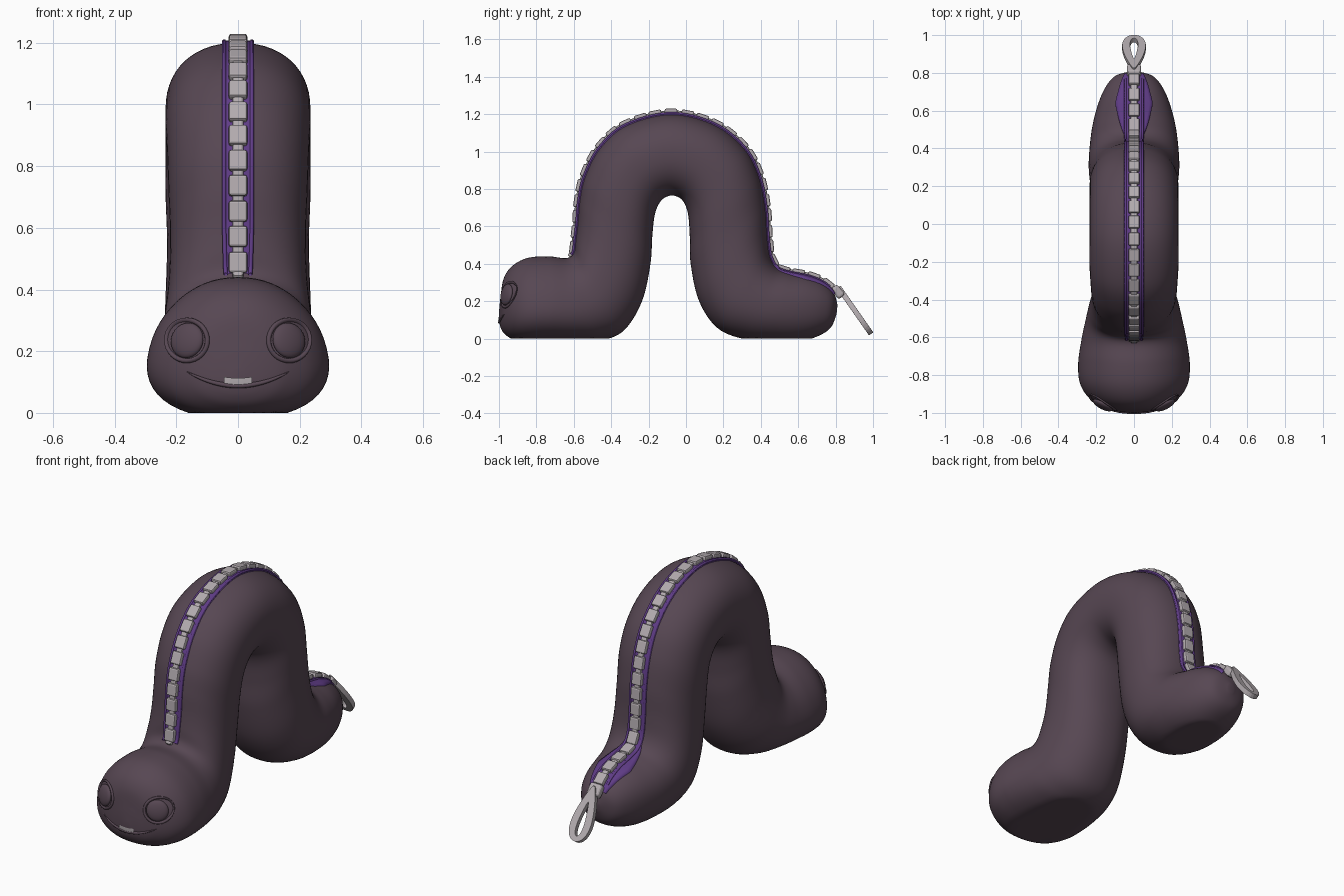
import bpy, bmesh, math
from mathutils import Vector, Matrix
from mathutils.bvhtree import BVHTree

if "Cube" in bpy.data.objects:
    bpy.data.objects.remove(bpy.data.objects["Cube"])


def material(name, rgb):
    m = bpy.data.materials.new(name)
    m.diffuse_color = (*rgb, 1)
    m.use_nodes = True
    m.node_tree.nodes["Principled BSDF"].inputs["Base Color"].default_value = m.diffuse_color
    return m


SKIN = material("dusky plum skin", (0.095, 0.063, 0.086))
TAPE = material("purple tape", (0.115, 0.045, 0.24))
METAL = material("pale grey metal", (0.45, 0.41, 0.43))


def add_object(name, bm, mat, smooth=True):
    bmesh.ops.recalc_face_normals(bm, faces=bm.faces)
    me = bpy.data.meshes.new(name)
    bm.to_mesh(me)
    bm.free()
    me.materials.append(mat)
    for p in me.polygons:
        p.use_smooth = smooth
    ob = bpy.data.objects.new(name, me)
    bpy.context.collection.objects.link(ob)
    return ob


def skin_rows(bm, rows, closed):
    vs = [[bm.verts.new(p) for p in r] for r in rows]
    n = len(vs[0])
    for a, b in zip(vs, vs[1:]):
        for i in range(n if closed else n - 1):
            j = (i + 1) % n
            bm.faces.new((a[i], a[j], b[j], b[i]))
    return vs


# Body sections: back y, back z, belly y, belly z, half width
KEYS = [
    (-1.0, .14, -1.0, .10, .02), (-.992, .22, -.99, .055, .09),
    (-.975, .32, -.965, .02, .16), (-.93, .387, -.91, -.01, .235),
    (-.85, .43, -.83, -.02, .28), (-.74, .44, -.72, -.02, .287),
    (-.64, .43, -.58, -.02, .272), (-.60, .46, -.45, -.01, .255),
    (-.59, .53, -.33, .045, .24), (-.58, .62, -.235, .2, .225),
    (-.57, .74, -.19, .4, .22), (-.54, .87, -.18, .55, .225),
    (-.46, 1.02, -.165, .67, .23), (-.32, 1.14, -.13, .74, .235),
    (-.08, 1.2, -.075, .765, .235), (.15, 1.145, -.02, .74, .235),
    (.31, 1.02, .01, .67, .235), (.39, .87, .02, .55, .235),
    (.425, .7, .025, .4, .23), (.435, .55, .07, .2, .235),
    (.45, .44, .17, .055, .24), (.49, .375, .32, -.005, .235),
    (.56, .35, .48, -.02, .22), (.66, .33, .61, -.015, .19),
    (.74, .295, .71, .015, .15), (.79, .245, .775, .06, .1),
    (.81, .18, .805, .13, .02)]
LAST = len(KEYS) - 1
POW = 0.9


def section(t):
    """Catmull-Rom blend of the key sections."""
    i = min(int(t), LAST - 1)
    f = t - i
    a, b, c, d = (KEYS[max(0, min(LAST, i + k))] for k in (-1, 0, 1, 2))
    return [.5 * (2 * q + (r - p) * f + (2 * p - 5 * q + 4 * r - s) * f * f
                  + (3 * q - p - 3 * r + s) * f ** 3)
            for p, q, r, s in zip(a, b, c, d)]


def spow(v):
    return math.copysign(abs(v) ** POW, v)


def surface(t, ang):
    ty, tz, by, bz, w = section(t)
    c, s = spow(math.cos(ang)), spow(math.sin(ang))
    taper = .2 * max(0, min(1, (9 - t) / 4))       # head is wider low down
    x = w * s * (1 - taper * c)
    return Vector((x, (ty + by) / 2 + c * (ty - by) / 2,
                   max(0, (tz + bz) / 2 + c * (tz - bz) / 2)))


def back_frame(t):
    """Point, tangent and outward normal on the spine of the back."""
    p0, p1 = surface(t - .1, 0), surface(t + .1, 0)
    d = (p1 - p0).normalized()
    return surface(t, 0), d, Vector((0, -d.z, d.y))


# Body
bm = bmesh.new()
STEPS, SIDES = 7, 56
rows = [[surface(k / STEPS, 2 * math.pi * j / SIDES) for j in range(SIDES)]
        for k in range(LAST * STEPS + 1)]
vs = skin_rows(bm, rows, True)
bm.faces.new(vs[0])
bm.faces.new(vs[-1])
bmesh.ops.recalc_face_normals(bm, faces=bm.faces)
tree = BVHTree.FromBMesh(bm)
add_object("worm_body", bm, SKIN)


def on_face(x, z, lift=0):
    loc, nor, _, _ = tree.ray_cast(Vector((x, -2, z)), Vector((0, 1, 0)))
    return loc + nor * lift, nor


# Zip tape, flaring open near the tail
T0, T1 = 6.7, 25.0
bm = bmesh.new()
rows = []
for k in range(121):
    t = T0 + (T1 - T0) * k / 120
    w = section(t)[4]
    flare = max(0, 1 - abs(t - 22.8) / 2.2)
    half = min(.05 + .05 * flare, w * .7)
    amax = math.asin((half / w) ** (1 / POW))
    n = back_frame(t)[2]
    row = [surface(t, amax * j / 5) + n * .009 for j in range(-5, 6)]
    row = [surface(t, -amax) - n * .015] + row + [surface(t, amax) - n * .015]
    rows.append(row)
skin_rows(bm, rows, False)
add_object("zip_tape", bm, TAPE)

# Raised seams along both tape edges
bm = bmesh.new()
for side in (-1, 1):
    rows = []
    for k in range(121):
        t = T0 + (T1 - .6 - T0) * k / 120
        w = section(t)[4]
        p = surface(t, side * math.asin((.045 / w) ** (1 / POW)))
        n = back_frame(t)[2]
        rows.append([p + n * (.008 + .007 * math.sin(a)) + Vector((.007 * math.cos(a), 0, 0))
                     for a in (i * math.pi / 3 for i in range(6))])
    skin_rows(bm, rows, True)
add_object("zip_seams", bm, TAPE)

# Zip teeth: evenly spaced blocks with a small link between each
samples = [T0 + (T1 - .2 - T0) * k / 600 for k in range(601)]
dist = [0]
for a, b in zip(samples, samples[1:]):
    dist.append(dist[-1] + (surface(b, 0) - surface(a, 0)).length)
TEETH = 30


def add_block(bm, s, size, lift):
    k = next(i for i, d in enumerate(dist) if d >= s - 1e-6)
    p, d, n = back_frame(samples[k])
    m = Matrix((Vector((1, 0, 0)), d, n)).transposed().to_4x4()
    m.translation = p + n * lift
    bmesh.ops.create_cube(bm, size=1, matrix=m @ Matrix.Diagonal((*size, 1)))


bm = bmesh.new()
pitch = dist[-1] / TEETH
for i in range(TEETH):
    add_block(bm, pitch * (i + .5), (.06, pitch * .82, .034), .012)
    add_block(bm, pitch * i, (.036, pitch * .4, .024), .008)
teeth = add_object("zip_teeth", bm, METAL, False)
bev = teeth.modifiers.new("round", 'BEVEL')
bev.width, bev.segments = .008, 2

# Slider body at the end of the zip
bm = bmesh.new()
m = Matrix.Translation((0, .812, .25)) @ Matrix.Rotation(math.radians(-50), 4, 'X')
bmesh.ops.create_cube(bm, size=1, matrix=m @ Matrix.Diagonal((.075, .07, .045, 1)))
slider = add_object("zip_slider", bm, METAL, False)
bev = slider.modifiers.new("round", 'BEVEL')
bev.width, bev.segments = .014, 3

# Pull tab: teardrop ring hanging behind the tail
start, end = Vector((0, .815, .275)), Vector((0, .99, .025))
axis = (end - start).normalized()
norm = Vector((0, -axis.z, axis.y))
length = (end - start).length
N = 40
rows = [[], [], [], []]
for k in range(N):
    a = 2 * math.pi * k / N
    u = (1 - math.cos(a)) / 2
    ox = .078 * math.sin(a) * (.35 + .75 * u)
    outer = start + axis * length * u + Vector((ox, 0, 0))
    inner = start + axis * length * (.3 + .6 * u) + Vector((ox * .33, 0, 0))
    for r, (p, o) in zip(rows, ((outer, .014), (inner, .014), (inner, -.014), (outer, -.014))):
        r.append(p + norm * o)
bm = bmesh.new()
skin_rows(bm, rows + [rows[0]], True)
bmesh.ops.remove_doubles(bm, verts=bm.verts, dist=1e-5)
tab = add_object("zip_pull_tab", bm, METAL, False)
bev = tab.modifiers.new("round", 'BEVEL')
bev.width, bev.segments = .006, 2

# Eyes: shallow bulges with a raised rim
for side, name in ((-1, "eye_left"), (1, "eye_right")):
    loc, nor = on_face(.165 * side, .235)
    rot = nor.to_track_quat('Z', 'Y').to_matrix().to_4x4()
    bm = bmesh.new()
    bmesh.ops.create_uvsphere(bm, u_segments=28, v_segments=14, radius=1,
                              matrix=Matrix.Translation(loc) @ rot @ Matrix.Diagonal((.058, .058, .02, 1)))
    rings = []
    for k in range(33):
        a = 2 * math.pi * k / 32
        p, pn = on_face(loc.x + .066 * math.cos(a), loc.z + .066 * math.sin(a))
        out = Vector((math.cos(a), 0, math.sin(a)))
        rings.append([p + out * .008 * math.cos(b) + pn * .007 * math.sin(b)
                      for b in (i * math.pi / 4 for i in range(8))])
    skin_rows(bm, rings, True)
    add_object(name, bm, SKIN)

# Smile: thin lip following the face
rows = []
for k in range(41):
    x = -.165 + .33 * k / 40
    p, n = on_face(x, .088 + .045 * (x / .165) ** 2)
    r = .008 * math.sqrt(max(.02, 1 - (x / .167) ** 2))
    rows.append([p + n * r * math.cos(b) + Vector((0, 0, r * math.sin(b)))
                 for b in (i * math.pi / 4 for i in range(8))])
bm = bmesh.new()
skin_rows(bm, rows, True)
add_object("smile_lip", bm, SKIN)

# Front teeth plate above the lip
bm = bmesh.new()
skin_rows(bm, [[on_face(-.045 + .09 * i / 12, z + .004 * ((i - 6) / 6) ** 2, .006)[0]
                for i in range(13)] for z in (.093, .103, .113)], False)
add_object("mouth_teeth", bm, METAL)
